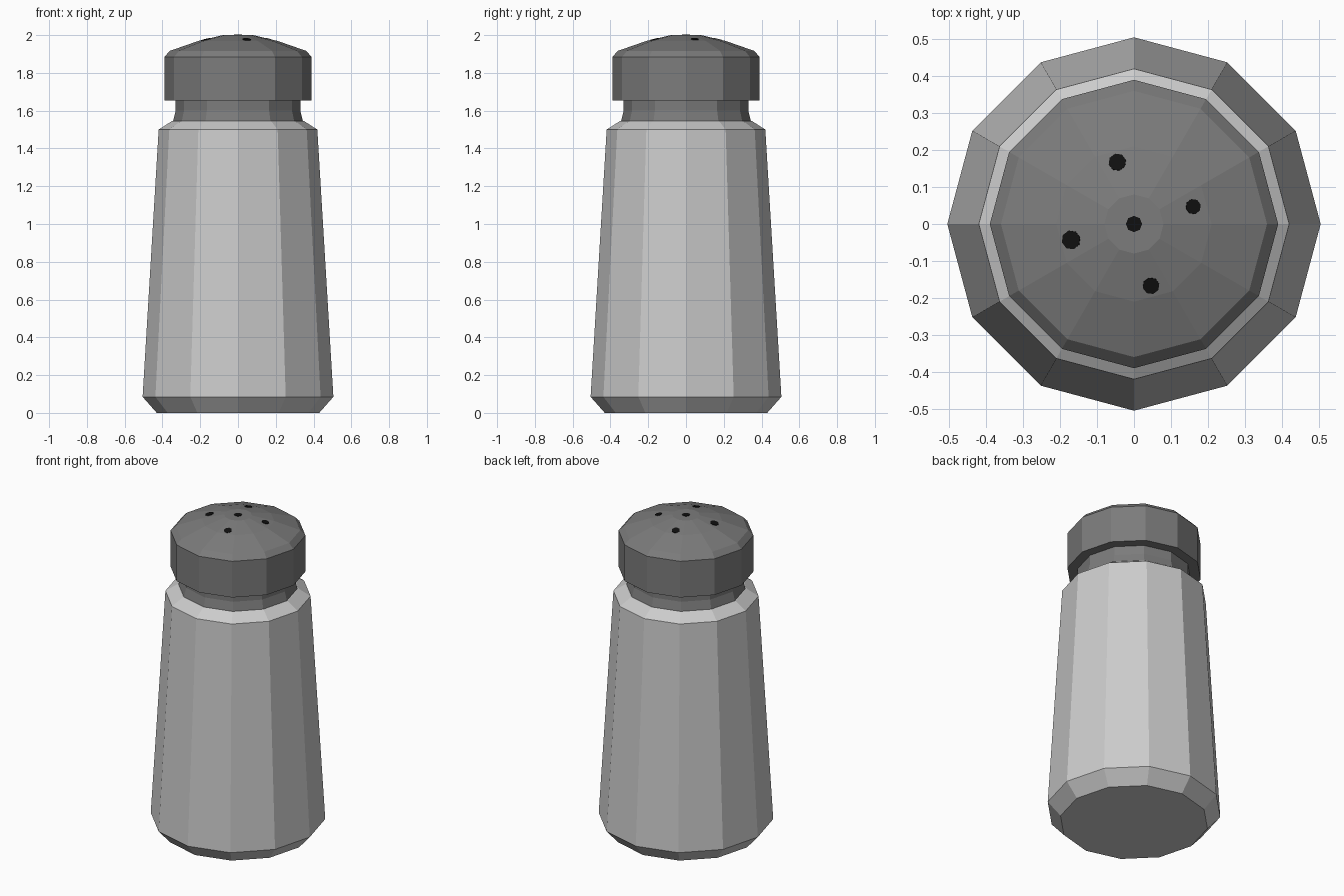
import bpy, bmesh, math
from mathutils import Vector

if "Cube" in bpy.data.objects:
    bpy.data.objects.remove(bpy.data.objects["Cube"])

SIDES = 12


def material(name, value):
    m = bpy.data.materials.new(name)
    m.diffuse_color = (value, value, value, 1)
    m.use_nodes = True
    m.node_tree.nodes["Principled BSDF"].inputs["Base Color"].default_value = m.diffuse_color
    return m


def finish(name, bm, mat=None):
    bmesh.ops.recalc_face_normals(bm, faces=bm.faces)
    me = bpy.data.meshes.new(name)
    bm.to_mesh(me)
    bm.free()
    ob = bpy.data.objects.new(name, me)
    bpy.context.collection.objects.link(ob)
    if mat:
        me.materials.append(mat)
    return ob


def lathe(name, profile, mat=None):
    """Faceted solid from (radius, height) points, closed at both ends."""
    bm = bmesh.new()
    rings = [[bm.verts.new((r * math.cos(math.tau * i / SIDES),
                            r * math.sin(math.tau * i / SIDES), z))
              for i in range(SIDES)] for r, z in profile]
    for a, b in zip(rings, rings[1:]):
        for i in range(SIDES):
            j = (i + 1) % SIDES
            bm.faces.new((a[i], a[j], b[j], b[i]))
    bm.faces.new(rings[0])
    bm.faces.new(rings[-1])
    return finish(name, bm, mat)


metal = material("dark_metal", 0.2)
black = material("hole_black", 0.005)

# Tapered body with chamfered foot and shoulder
lathe("body", [(0.43, 0), (0.505, 0.085), (0.42, 1.5), (0.35, 1.545)])

# Neck and domed lid
lathe("neck", [(0.345, 1.54), (0.33, 1.6), (0.33, 1.67)], metal)
cap = lathe("cap", [(0.36, 1.655), (0.39, 1.655), (0.39, 1.885), (0.36, 1.917),
                    (0.21, 1.969), (0.08, 2.0)], metal)

# Shaker holes laid flush on the dome
holes = [(0, 0, 0.022), (-0.045, 0.167, 0.024), (0.16, 0.047, 0.021),
         (-0.17, -0.043, 0.026), (0.046, -0.167, 0.023)]
for n, (x, y, r) in enumerate(holes):
    hit, p, normal, _ = cap.ray_cast(Vector((x, y, 3)), Vector((0, 0, -1)))
    bm = bmesh.new()
    bmesh.ops.create_cone(bm, cap_ends=True, segments=8, radius1=r, radius2=r, depth=0.006)
    ob = finish(f"hole_{n + 1}", bm, black)
    ob.location = p
    ob.rotation_euler = normal.to_track_quat('Z', 'Y').to_euler()
